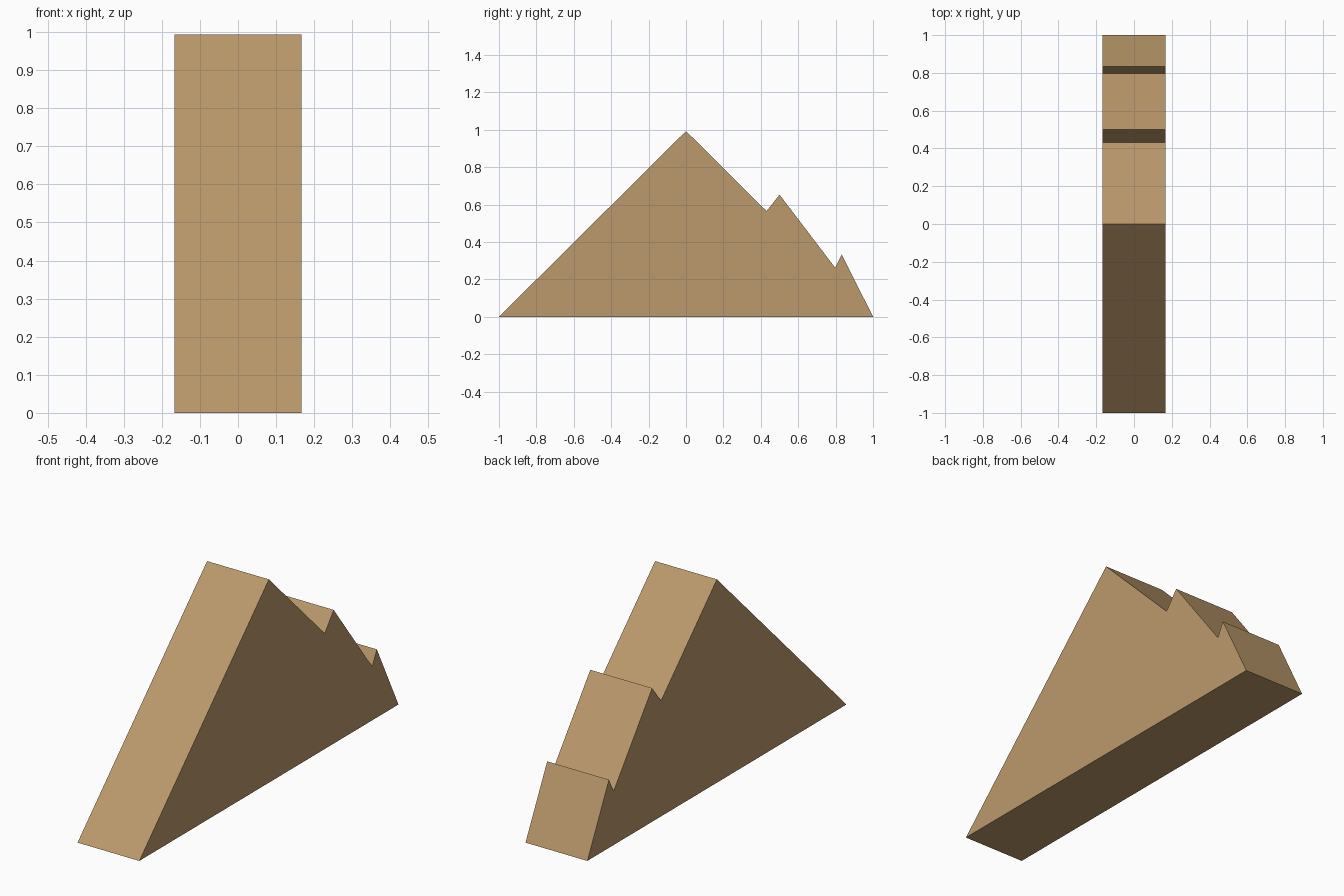
import bpy
import bmesh

if "Cube" in bpy.data.objects:
    bpy.data.objects.remove(bpy.data.objects["Cube"])

HALF_WIDTH = 0.167

# Side profile (y, z): long front slope, three stepped peaks at the back
PROFILE = [(-1, 0), (1, 0), (0.833, 0.333), (0.797, 0.263),
           (0.5, 0.653), (0.431, 0.565), (0, 0.993)]

# Single flat colour
tan = bpy.data.materials.new("tan")
tan.diffuse_color = (0.50, 0.32, 0.15, 1)
tan.use_nodes = True
tan.node_tree.nodes["Principled BSDF"].inputs["Base Color"].default_value = tan.diffuse_color

# Stepped wedge: profile extruded across the width
bm = bmesh.new()
face = bm.faces.new([bm.verts.new((-HALF_WIDTH, y, z)) for y, z in PROFILE])
ext = bmesh.ops.extrude_face_region(bm, geom=[face], use_keep_orig=True)
verts = [g for g in ext["geom"] if isinstance(g, bmesh.types.BMVert)]
bmesh.ops.translate(bm, verts=verts, vec=(2 * HALF_WIDTH, 0, 0))
bmesh.ops.recalc_face_normals(bm, faces=bm.faces)

mesh = bpy.data.meshes.new("stepped_wedge")
bm.to_mesh(mesh)
bm.free()
mesh.materials.append(tan)
wedge = bpy.data.objects.new("stepped_wedge", mesh)
bpy.context.collection.objects.link(wedge)
